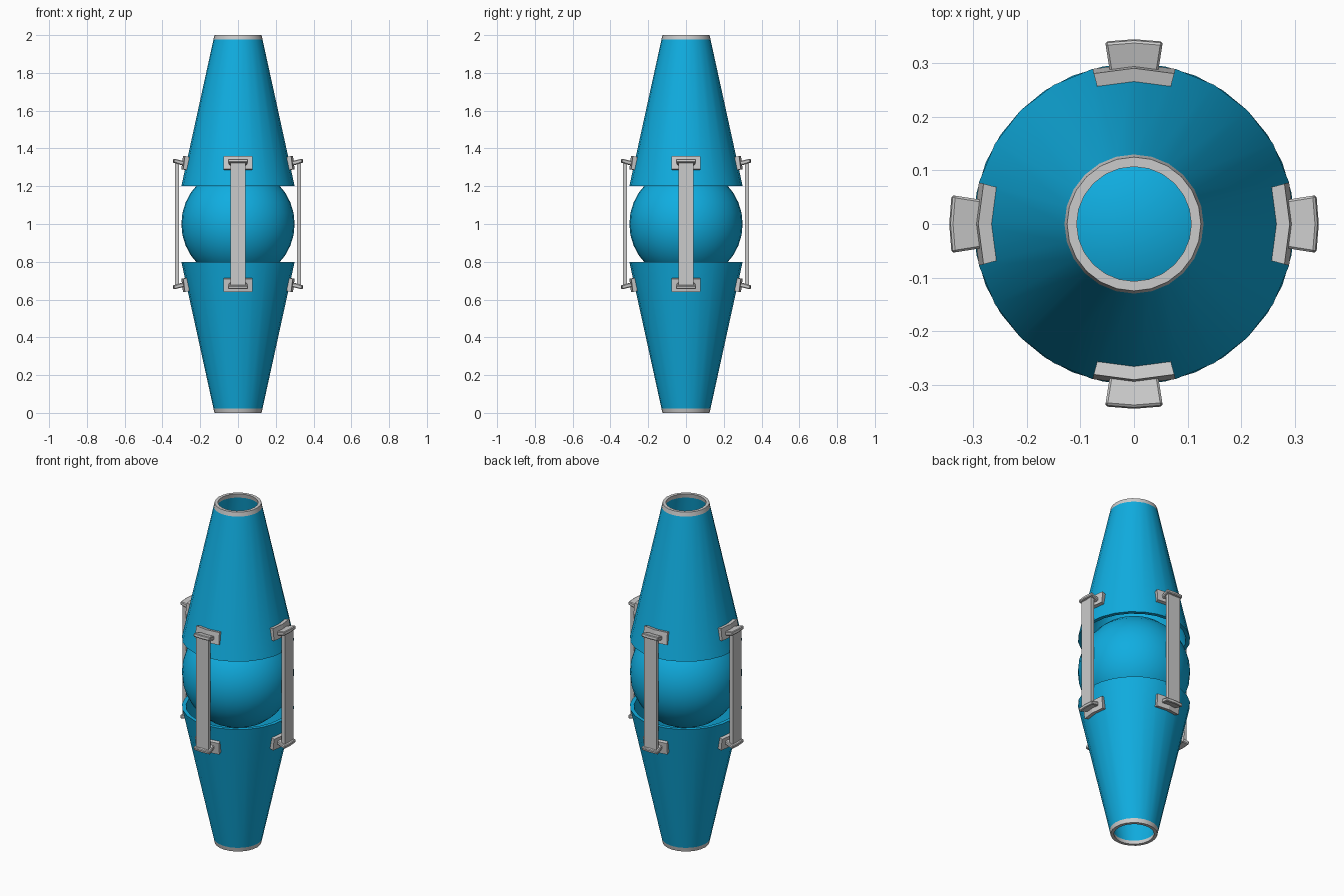
import bpy, bmesh
from math import sin, cos, pi, radians

if "Cube" in bpy.data.objects:
    bpy.data.objects.remove(bpy.data.objects["Cube"])

blue = bpy.data.materials.new("blue")
blue.diffuse_color = (0.005, 0.42, 0.75, 1)
blue.use_nodes = True
blue.node_tree.nodes["Principled BSDF"].inputs["Base Color"].default_value = blue.diffuse_color


def flip(points, lower):
    """Reflect a profile to the lower half of the model (about z = 1)."""
    return [(r, 2 - z) for r, z in points] if lower else points


def finish(name, bm, mat=None, smooth=False):
    bmesh.ops.recalc_face_normals(bm, faces=bm.faces)
    mesh = bpy.data.meshes.new(name)
    bm.to_mesh(mesh)
    bm.free()
    ob = bpy.data.objects.new(name, mesh)
    bpy.context.collection.objects.link(ob)
    if mat:
        mesh.materials.append(mat)
    if smooth:
        bpy.ops.object.select_all(action='DESELECT')
        ob.select_set(True)
        bpy.context.view_layer.objects.active = ob
        bpy.ops.object.shade_smooth_by_angle(angle=radians(30))
    return ob


def lathe(name, profile, mat=None, sides=24):
    """Revolve an open (r, z) profile around the z axis."""
    bm = bmesh.new()
    rings = [[bm.verts.new((r * cos(2 * pi * i / sides), r * sin(2 * pi * i / sides), z))
              for r, z in profile] for i in range(sides)]
    for i in range(sides):
        a, b = rings[i], rings[(i + 1) % sides]
        for k in range(len(profile) - 1):
            bm.faces.new((a[k], b[k], b[k + 1], a[k + 1]))
    return finish(name, bm, mat, True)


def bent_block(name, section, half_angle, turn, bevel=0):
    """Sweep a closed (r, z) section through two facets of the cone."""
    bm = bmesh.new()
    cols = []
    for a in (-half_angle, 0, half_angle):
        t = radians(a) + turn
        cols.append([bm.verts.new((r * cos(t), r * sin(t), z)) for r, z in section])
    n = len(section)
    for a, b in zip(cols, cols[1:]):
        for k in range(n):
            bm.faces.new((a[k], b[k], b[(k + 1) % n], a[(k + 1) % n]))
    bm.faces.new(cols[0])
    bm.faces.new(cols[-1])
    ob = finish(name, bm)
    if bevel:
        m = ob.modifiers.new("bevel", 'BEVEL')
        m.width, m.segments = bevel, 1
        m.limit_method, m.angle_limit = 'ANGLE', radians(40)


# Central ball
bm = bmesh.new()
bmesh.ops.create_uvsphere(bm, u_segments=32, v_segments=16, radius=0.3)
bmesh.ops.translate(bm, verts=bm.verts, vec=(0, 0, 1))
finish("ball", bm, blue, True)

# Hollow cones, grey end rings, and clamps on both halves
cone = [(0.112, 1.976), (0.278, 1.2), (0.3, 1.2), (0.13, 1.976)]
ring = [(0.112, 1.976), (0.107, 2.0), (0.125, 2.0), (0.13, 1.976)]
pad = [(0.265, 1.354), (0.291, 1.36), (0.3, 1.29), (0.28, 1.286)]
arm = [(0.287, 1.332), (0.342, 1.346), (0.346, 1.326), (0.291, 1.309)]
for lower, half in ((False, "upper"), (True, "lower")):
    lathe(half + "_cone", flip(cone, lower), blue)
    lathe(half + "_end_ring", flip(ring, lower))
    for i in range(4):
        bent_block(f"{half}_pad_{i + 1}", flip(pad, lower), 15, i * pi / 2)
        bent_block(f"{half}_arm_{i + 1}", flip(arm, lower), 9, i * pi / 2, 0.004)

# Flat struts joining the upper and lower clamps
for i in range(4):
    bm = bmesh.new()
    bmesh.ops.create_cube(bm, size=1)
    bmesh.ops.scale(bm, verts=bm.verts, vec=(0.021, 0.08, 0.655))
    bmesh.ops.translate(bm, verts=bm.verts, vec=(0.3225, 0, 1))
    strut = finish(f"strut_{i + 1}", bm)
    strut.rotation_euler.z = i * pi / 2
